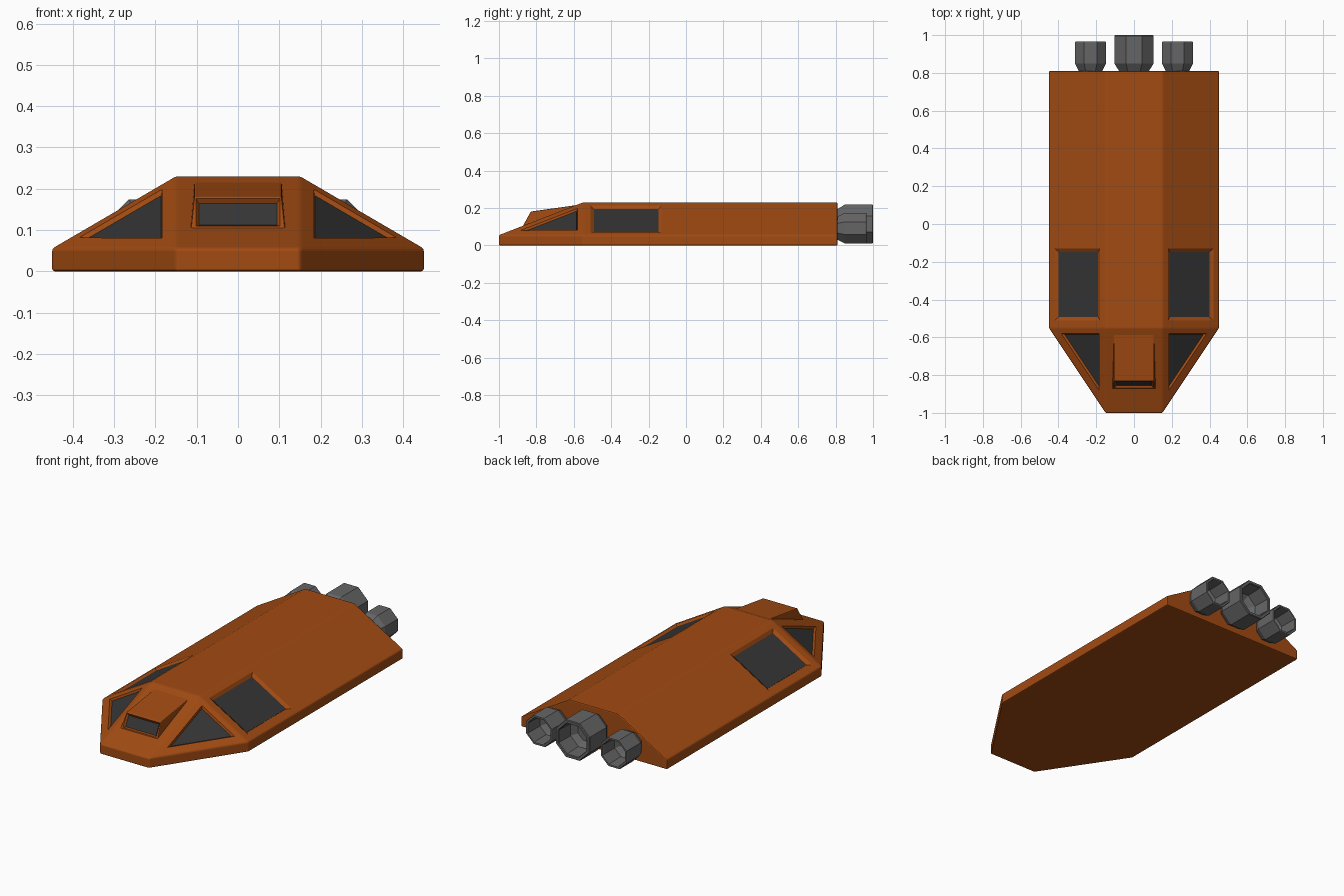
import bpy, bmesh
from math import sin, cos, pi
from mathutils import Vector

if "Cube" in bpy.data.objects:
    bpy.data.objects.remove(bpy.data.objects["Cube"])


def material(name, rgb):
    m = bpy.data.materials.new(name)
    m.diffuse_color = (*rgb, 1)
    m.use_nodes = True
    m.node_tree.nodes["Principled BSDF"].inputs["Base Color"].default_value = m.diffuse_color
    return m


ORANGE = material("orange_paint", (0.36, 0.07, 0.006))
METAL = material("dark_metal", (0.13, 0.13, 0.13))
GLASS = material("dark_glass", (0.035, 0.035, 0.035))


def loft(name, rings, mat=None):
    """Closed solid through rings of equal point count."""
    bm = bmesh.new()
    vs = [[bm.verts.new(p) for p in r] for r in rings]
    n = len(vs[0])
    for a, b in zip(vs, vs[1:]):
        for i in range(n):
            j = (i + 1) % n
            bm.faces.new((a[i], a[j], b[j], b[i]))
    bm.faces.new(vs[0])
    bm.faces.new(vs[-1])
    bmesh.ops.recalc_face_normals(bm, faces=bm.faces)
    me = bpy.data.meshes.new(name)
    bm.to_mesh(me)
    bm.free()
    ob = bpy.data.objects.new(name, me)
    bpy.context.collection.objects.link(ob)
    if mat:
        me.materials.append(mat)
    return ob


def apply(ob, mod):
    with bpy.context.temp_override(object=ob, active_object=ob):
        bpy.ops.object.modifier_apply(modifier=mod.name)


def bevel(ob, width):
    m = ob.modifiers.new("soft_edges", 'BEVEL')
    m.width, m.segments = width, 2
    m.limit_method, m.angle_limit = 'ANGLE', 0.2
    apply(ob, m)


def window(name, body, pts, inset, depth=0.012):
    """Cut a recess with sloping walls into body and lay glass on its floor."""
    p = [Vector(q) for q in pts]
    n = (p[1] - p[0]).cross(p[2] - p[0]).normalized()
    if n.z < 0:
        n.negate()
    inner = []
    for i, q in enumerate(p):
        u = (p[i - 1] - q).normalized()
        v = (p[(i + 1) % len(p)] - q).normalized()
        inner.append(q + (u + v) * inset / u.cross(v).length)
    cutter = loft(name + "_cutter", [[q + n * 0.01 for q in p], p,
                                     [q - n * depth for q in inner]])
    m = body.modifiers.new("recess", 'BOOLEAN')
    m.object, m.solver = cutter, 'EXACT'
    apply(body, m)
    bpy.data.objects.remove(cutter)
    loft(name, [[q - n * (depth - 0.002) for q in inner],
                [q - n * (depth + 0.003) for q in inner]], GLASS)


# Hull: wedge-sided body with a faceted nose
W, T, LOW, TOP = 0.45, 0.15, 0.055, 0.23
NOSE, MID, TAIL = -1.0, -0.55, 0.81
bm = bmesh.new()
for s in (-1, 1):
    for co in ((T, NOSE, 0), (T, NOSE, LOW), (W, MID, 0), (W, MID, LOW),
               (T, MID, TOP), (W, TAIL, 0), (W, TAIL, LOW), (T, TAIL, TOP)):
        bm.verts.new((s * co[0], co[1], co[2]))
bm.verts.ensure_lookup_table()
V = bm.verts
side = ((0, 2, 3, 1), (1, 3, 4), (2, 5, 6, 3), (3, 6, 7, 4))
for f in side:
    bm.faces.new([V[i] for i in f])
    bm.faces.new([V[i + 8] for i in f])
for f in ((0, 1, 9, 8), (1, 4, 12, 9), (4, 7, 15, 12),
          (5, 6, 7, 15, 14, 13), (0, 2, 5, 13, 10, 8)):
    bm.faces.new([V[i] for i in f])
bmesh.ops.recalc_face_normals(bm, faces=bm.faces)
me = bpy.data.meshes.new("hull")
bm.to_mesh(me)
bm.free()
hull = bpy.data.objects.new("hull", me)
bpy.context.collection.objects.link(hull)
me.materials.append(ORANGE)
bevel(hull, 0.006)

# Side and nose windows, mirrored
K = (TOP - LOW) / (W - T)
for s, tag in ((-1, "left"), (1, "right")):
    flank = [(s * x, y, LOW + K * (W - x)) for x, y in
             ((0.18, -0.51), (0.42, -0.51), (0.42, -0.13), (0.18, -0.13))]
    window(tag + "_side_window", hull, flank, 0.018)
    tri = [(s * x, y, LOW + (TOP - LOW) / (MID - NOSE) * (y - NOSE) - K * (x - T))
           for x, y in ((0.184, -0.58), (0.385, -0.58), (0.184, -0.882))]
    window(tag + "_nose_window", hull, tri, 0.008)

# Cockpit hump on the nose with its narrow front window
profile = ((-0.875, 0.098, 0.115), (-0.83, 0.181, 0.106),
           (-0.56, 0.219, 0.106), (-0.56, 0.09, 0.115))
canopy = loft("cockpit_hump", [[(s * x, y, z) for y, z, x in profile]
                               for s in (-1, 1)], ORANGE)
bevel(canopy, 0.004)
a, b = Vector((0, -0.875, 0.098)), Vector((0, -0.83, 0.181))
lo, hi = a.lerp(b, 0.14), a.lerp(b, 0.94)
window("cockpit_window", canopy,
       [(-0.102, lo.y, lo.z), (0.102, lo.y, lo.z),
        (0.102, hi.y, hi.z), (-0.102, hi.y, hi.z)], 0.008)


# Engines: octagonal hollow nozzles
def engine(name, x, z, apothem, length):
    R = apothem / cos(pi / 8)
    prof = ((0.72, -0.01), (0.76, 0.0), (1, 0.04), (1, length - 0.004),
            (0.97, length), (0.85, length), (0.82, length - 0.004),
            (0.78, length - 0.10), (0.5, length - 0.125))
    rings = []
    for r, y in prof:
        angles = [(i + 0.5) * pi / 4 for i in range(8)]
        rings.append([(x + R * r * cos(t), TAIL + y, z + R * r * sin(t))
                      for t in angles])
    loft(name, rings, METAL)


engine("center_engine", 0, 0.115, 0.104, 0.19)
engine("left_engine", -0.23, 0.092, 0.082, 0.155)
engine("right_engine", 0.23, 0.092, 0.082, 0.155)
